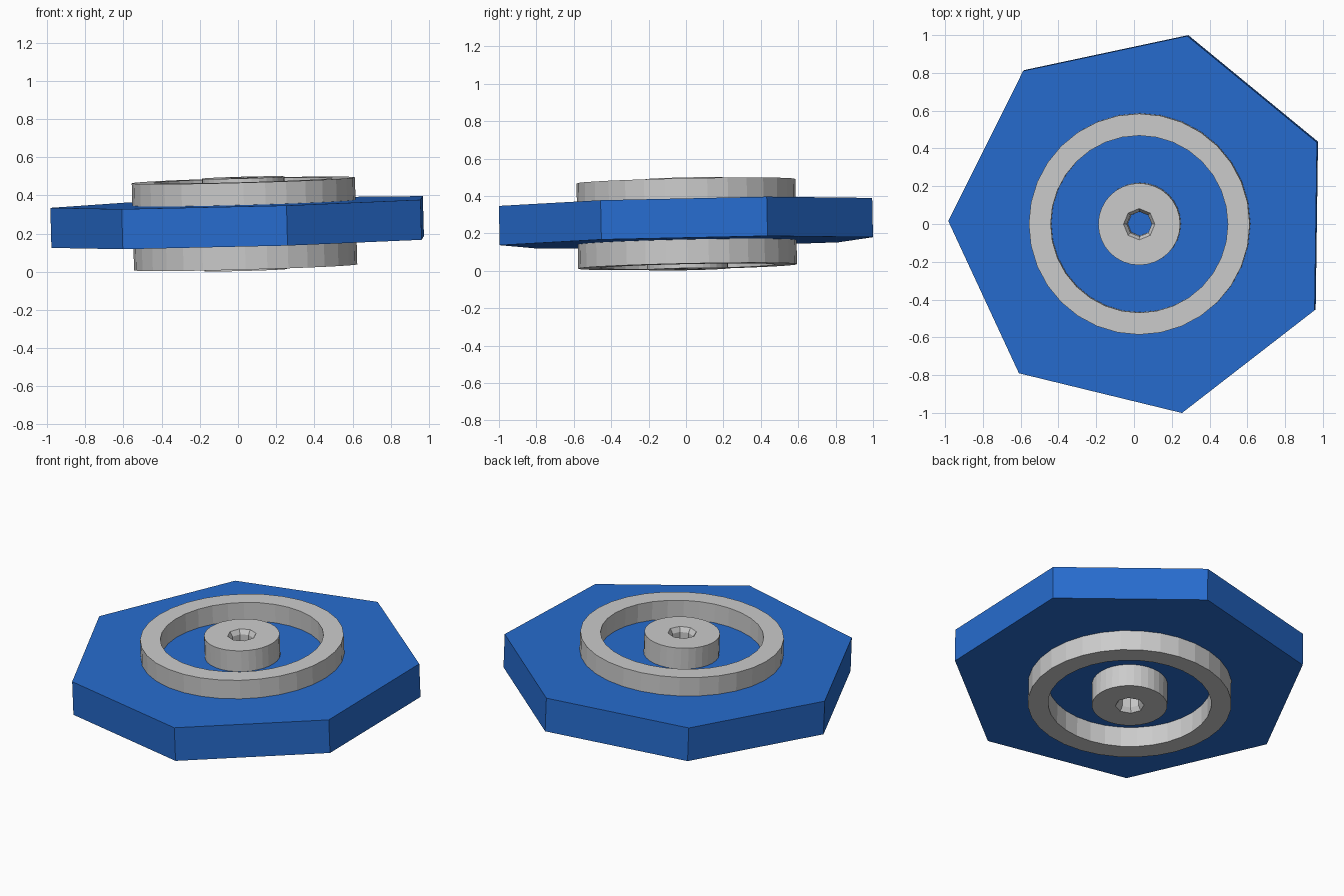
import bpy, bmesh
from math import sin, cos, pi, radians
from mathutils import Matrix

if "Cube" in bpy.data.objects:
    bpy.data.objects.remove(bpy.data.objects["Cube"])

# Slight lean shared by every part
TILT = Matrix.Rotation(0.021, 4, 'X') @ Matrix.Rotation(-0.027, 4, 'Y')


def finish(name, bm, centre, material=None):
    bmesh.ops.recalc_face_normals(bm, faces=bm.faces)
    mesh = bpy.data.meshes.new(name)
    bm.to_mesh(mesh)
    bm.free()
    mesh.transform(TILT)
    if material:
        mesh.materials.append(material)
    obj = bpy.data.objects.new(name, mesh)
    obj.location = centre
    bpy.context.collection.objects.link(obj)
    return obj


def loop(bm, n, r, z, start=0.0):
    return [bm.verts.new((r * cos(start + 2 * pi * i / n),
                          r * sin(start + 2 * pi * i / n), z)) for i in range(n)]


def wall(bm, a, b):
    n = len(a)
    for i in range(n):
        j = (i + 1) % n
        bm.faces.new((a[i], a[j], b[j], b[i]))


blue = bpy.data.materials.new("blue")
blue.diffuse_color = (0.02, 0.15, 0.62, 1)
blue.use_nodes = True
blue.node_tree.nodes["Principled BSDF"].inputs["Base Color"].default_value = blue.diffuse_color

# Seven-sided plate
bm = bmesh.new()
low = loop(bm, 7, 1.024, -0.105, radians(179.2))
high = loop(bm, 7, 1.024, 0.105, radians(179.2))
wall(bm, low, high)
bm.faces.new(low)
bm.faces.new(high)
finish("plate", bm, (0.043, 0.003, 0.257), blue)

for side, s in (("top", 1), ("bottom", -1)):
    # Raised ring
    bm = bmesh.new()
    loops = [loop(bm, 32, r, s * z) for r, z in
             ((0.585, 0.09), (0.585, 0.228), (0.469, 0.228), (0.469, 0.09))]
    for k in range(4):
        wall(bm, loops[k], loops[(k + 1) % 4])
    finish(side + "_ring", bm, (0.034, 0.004, 0.251), None)

    # Hub with a chamfered eight-sided socket
    bm = bmesh.new()
    base = loop(bm, 32, 0.217, s * 0.09)
    rim = loop(bm, 32, 0.217, s * 0.2425)
    lip = loop(bm, 8, 0.083, s * 0.2425)
    throat = loop(bm, 8, 0.066, s * 0.215)
    foot = loop(bm, 8, 0.064, s * 0.09)
    wall(bm, base, rim)
    wall(bm, lip, throat)
    wall(bm, throat, foot)
    for outer, inner in ((rim, lip), (base, foot)):
        for i in range(8):
            arc = [outer[(4 * i + k) % 32] for k in range(5)]
            bm.faces.new(arc + [inner[(i + 1) % 8], inner[i]])
    finish(side + "_hub", bm, (0.034, 0.004, 0.251), None)
